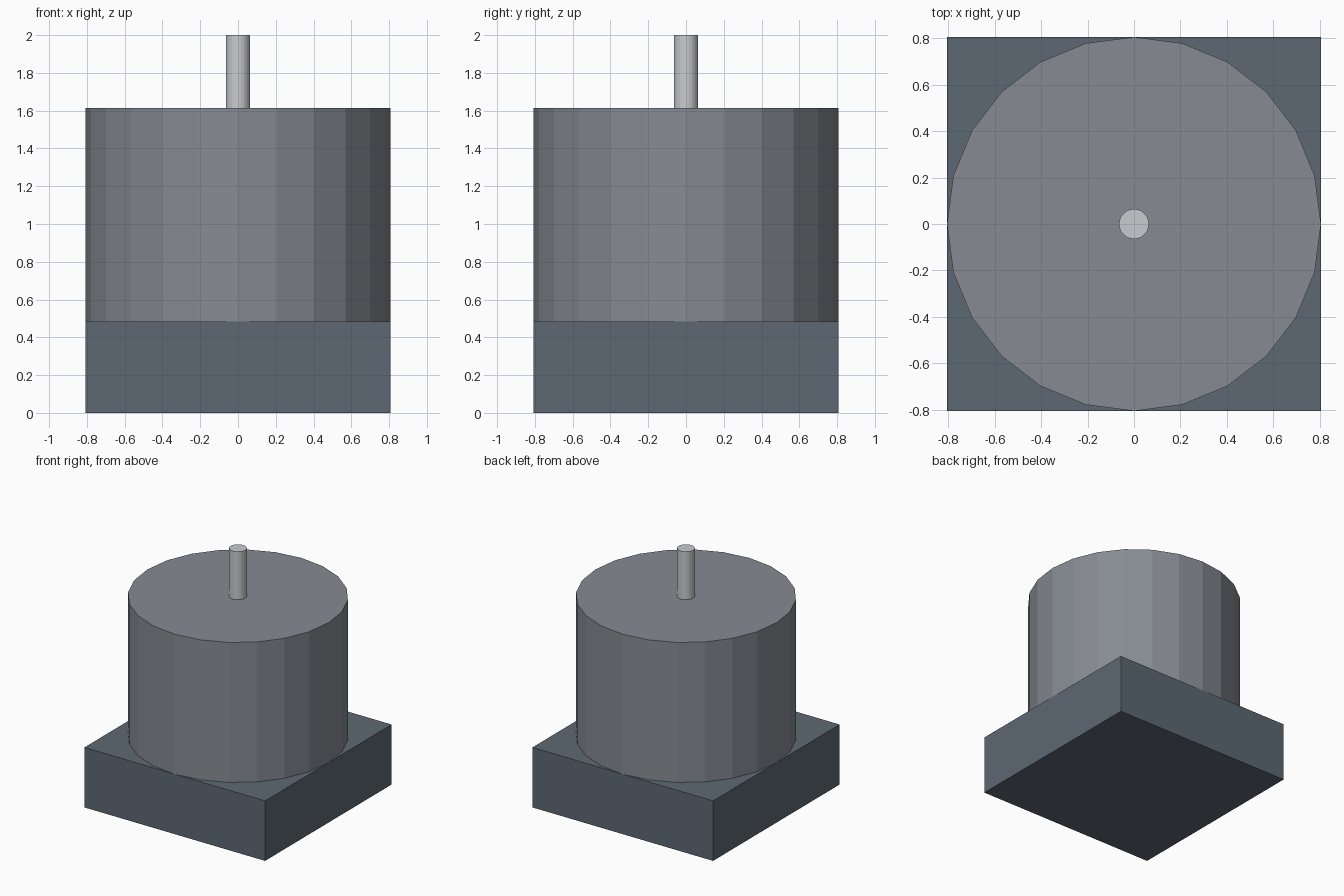
import bpy

if "Cube" in bpy.data.objects:
    bpy.data.objects.remove(bpy.data.objects["Cube"])

U = 2 / 62          # one design unit: the model is 62 units tall
HALF = 25 * U       # half width of the base and radius of the body


def paint(obj, name, color):
    mat = bpy.data.materials.new(name)
    mat.diffuse_color = (*color, 1)
    mat.use_nodes = True
    mat.node_tree.nodes["Principled BSDF"].inputs["Base Color"].default_value = mat.diffuse_color
    obj.data.materials.append(mat)


def cylinder(name, radius, z0, z1, color):
    bpy.ops.mesh.primitive_cylinder_add(
        vertices=24, radius=radius, depth=z1 - z0, location=(0, 0, (z0 + z1) / 2))
    obj = bpy.context.object
    obj.name = name
    paint(obj, name + "_paint", color)
    return obj


# Square base block
bpy.ops.mesh.primitive_cube_add(size=1, location=(0, 0, 7.5 * U))
base = bpy.context.object
base.name = "base_block"
base.scale = (2 * HALF, 2 * HALF, 15 * U)
bpy.ops.object.transform_apply(location=False, rotation=False, scale=True)
paint(base, "base_paint", (0.11, 0.14, 0.17))

# Faceted round body
cylinder("body", HALF, 15 * U, 50 * U, (0.24, 0.26, 0.29))

# Thin shaft on top
cylinder("shaft", 2 * U, 50 * U, 62 * U, (0.58, 0.60, 0.63))
